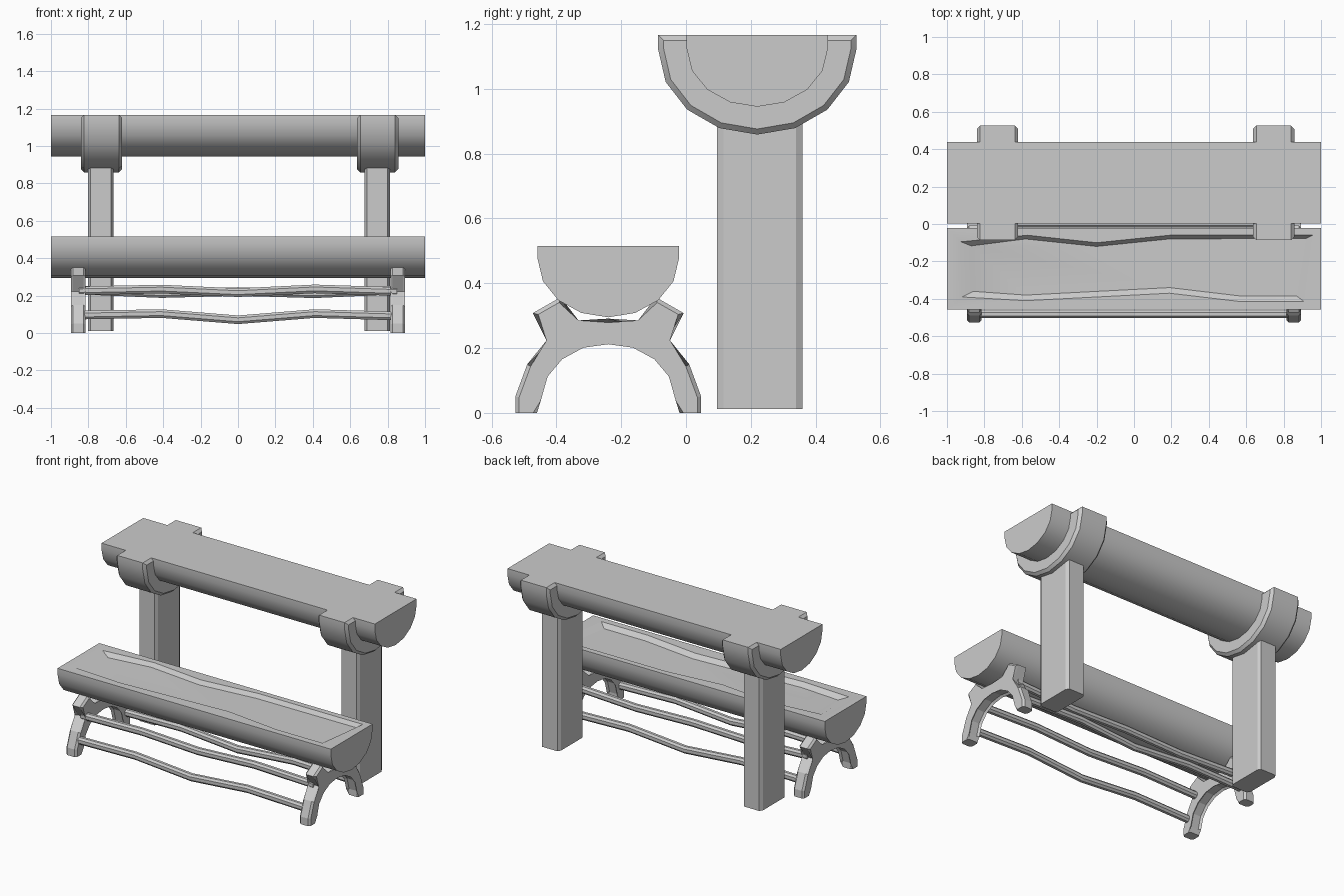
import bpy, bmesh, math

if "Cube" in bpy.data.objects:
    bpy.data.objects.remove(bpy.data.objects["Cube"])


def finish(bm, name, smooth=True):
    bmesh.ops.recalc_face_normals(bm, faces=bm.faces)
    me = bpy.data.meshes.new(name)
    bm.to_mesh(me)
    bm.free()
    ob = bpy.data.objects.new(name, me)
    bpy.context.collection.objects.link(ob)
    bpy.ops.object.select_all(action='DESELECT')
    ob.select_set(True)
    bpy.context.view_layer.objects.active = ob
    if smooth:
        bpy.ops.object.shade_smooth_by_angle(angle=math.radians(28))
    return ob


def loft(bm, rings):
    """Skin equal-length rings of points and cap both ends."""
    rows = [[bm.verts.new(p) for p in r] for r in rings]
    n = len(rows[0])
    for a, b in zip(rows, rows[1:]):
        for i in range(n):
            j = (i + 1) % n
            bm.faces.new((a[i], a[j], b[j], b[i]))
    bm.faces.new(rows[0][::-1])
    bm.faces.new(rows[-1])


def x_prism(name, profile, x0, x1, chamfer=0, smooth=True):
    """Extrude a (y, z) profile along x, chamfering the rims of the end faces."""
    bm = bmesh.new()
    loft(bm, [[(x, y, z) for y, z in profile] for x in (x0, x1)])
    if chamfer:
        rims = [e for e in bm.edges
                if abs(e.verts[0].co.x - e.verts[1].co.x) < 1e-6
                and max(v.co.z for v in e.verts) > 1e-5]
        bmesh.ops.bevel(bm, geom=rims, offset=chamfer, segments=1,
                        profile=0.5, affect='EDGES', clamp_overlap=True)
    return finish(bm, name, smooth)


def half_round(cy, top, lip, ry, rz):
    """Lower half of a 16-sided ellipse with short vertical lips up to the top."""
    arc = [(cy + ry * math.cos(math.pi * (1 + i / 8)),
            top - lip + rz * math.sin(math.pi * (1 + i / 8))) for i in range(9)]
    return [(cy - ry, top)] + arc + [(cy + ry, top)]


# Table top: half log
TY, TZ = 0.22, 1.167
x_prism("table_log", half_round(TY, TZ, 0.042, 0.218, 0.18), -1, 1)

# Saddles around the table log, and posts under them
outer = half_round(TY, TZ, 0.045, 0.306, 0.263)
inner = half_round(TY, TZ, 0.042, 0.19, 0.155)
for side, xs, xp in (("left", -0.73, -0.733), ("right", 0.747, 0.745)):
    x_prism(side + "_saddle", outer + inner[::-1], xs - 0.11, xs + 0.11, 0.017)
    hx, hy, cx, cy = 0.068, 0.132, 0.013, 0.02
    ring = [(hx, hy - cy), (hx - cx, hy), (cx - hx, hy), (-hx, hy - cy),
            (-hx, cy - hy), (cx - hx, -hy), (hx - cx, -hy), (hx, cy - hy)]
    bm = bmesh.new()
    loft(bm, [[(xp + x, 0.228 + y, z) for x, y in ring] for z in (0.012, 0.96)])
    finish(bm, side + "_post", False)

# Bench seat: half log with a shallow hewn hollow
SY, SZ = -0.24, 0.515
seat = x_prism("bench_seat", half_round(SY, SZ, 0.04, 0.218, 0.18), -1, 1, smooth=False)
rim = [(-0.92, -0.39), (-0.58, -0.41), (0.19, -0.37), (0.57, -0.415), (0.91, -0.415),
       (0.955, -0.06), (0.19, -0.06), (-0.2, -0.10), (-0.57, -0.06), (-0.925, -0.095)]
floor = [(-0.86, -0.36), (-0.58, -0.38), (0.19, -0.34), (0.57, -0.385), (0.87, -0.385),
         (0.92, -0.077), (0.19, -0.08), (-0.2, -0.12), (-0.58, -0.08), (-0.87, -0.117)]
bm = bmesh.new()
loft(bm, [[(x, y, SZ - 0.025) for x, y in floor],
          [(x, y, SZ) for x, y in rim],
          [(x, y, SZ + 0.1) for x, y in rim]])
cutter = finish(bm, "seat_hollow_cutter", False)
cutter.hide_render = True
bpy.context.view_layer.objects.active = seat
mod = seat.modifiers.new("hollow", 'BOOLEAN')
mod.operation = 'DIFFERENCE'
mod.solver = 'EXACT'
mod.object = cutter
bpy.ops.object.modifier_apply(modifier=mod.name)
bpy.data.objects.remove(cutter, do_unlink=True)
bpy.ops.object.select_all(action='DESELECT')
seat.select_set(True)
bpy.ops.object.shade_smooth_by_angle(angle=math.radians(28))

# Arched bench legs with two prongs cradling the seat
half_out = [(0.287, 0), (0.287, 0.05), (0.25, 0.15), (0.175, 0.222),
            (0.233, 0.308), (0.147, 0.357), (0.098, 0.272)]
half_in = [(0.22, 0), (0.22, 0.04), (0.198, 0.118), (0.15, 0.175), (0.08, 0.213)]
arch = ([(SY - d, z) for d, z in half_out] + [(SY, 0.291)]
        + [(SY + d, z) for d, z in half_out[::-1]]
        + [(SY + d, z) for d, z in half_in] + [(SY, 0.224)]
        + [(SY - d, z) for d, z in half_in[::-1]])
for side, s in (("left", -1), ("right", 1)):
    x_prism(side + "_bench_leg", arch, min(s * 0.815, s * 0.893),
            max(s * 0.815, s * 0.893), 0.012, False)

# Wavy stretchers between the legs
XS = (-0.85, -0.41, 0.0, 0.41, 0.85)


def stretcher(name, y, heights, hy=0.02, hz=0.023):
    bm = bmesh.new()
    c = 0.45
    sec = [(1, c), (c, 1), (-c, 1), (-1, c), (-1, -c), (-c, -1), (c, -1), (1, -c)]
    loft(bm, [[(x, y + hy * a, z + hz * b) for a, b in sec]
              for x, z in zip(XS, heights)])
    finish(bm, name, False)


low = (0.096, 0.104, 0.071, 0.104, 0.091)
stretcher("front_lower_stretcher", SY - 0.242, low)
stretcher("back_lower_stretcher", SY + 0.242, low)
stretcher("front_upper_stretcher", SY - 0.17, (0.226, 0.235, 0.216, 0.236, 0.222))
stretcher("back_upper_stretcher", SY + 0.17, (0.23, 0.211, 0.222, 0.21, 0.23))
